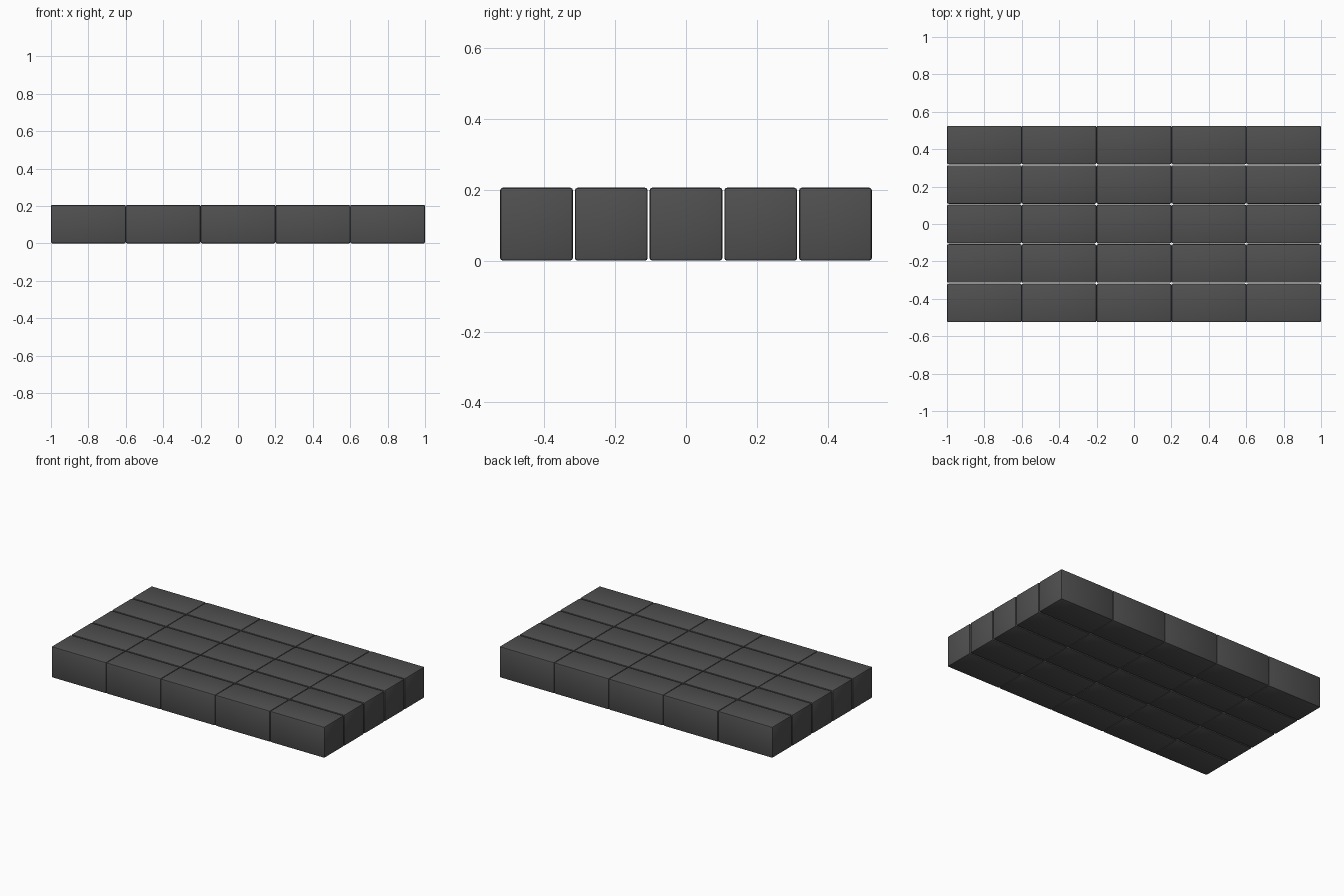
import bpy

if "Cube" in bpy.data.objects:
    bpy.data.objects.remove(bpy.data.objects["Cube"])

NX, NY = 5, 5
L, W, H = 0.4, 0.206, 0.206      # one brick
PITCH_X, PITCH_Y = 0.4, 0.211    # ends touch, thin gaps between rows

mat = bpy.data.materials.new("dark_grey")
mat.diffuse_color = (0.08, 0.08, 0.08, 1)
mat.use_nodes = True
mat.node_tree.nodes["Principled BSDF"].inputs["Base Color"].default_value = mat.diffuse_color

# One brick with softened edges
bpy.ops.mesh.primitive_cube_add(size=1)
proto = bpy.context.object
proto.scale = (L, W, H)
bpy.ops.object.transform_apply(location=False, rotation=False, scale=True)
bev = proto.modifiers.new("soft_edges", 'BEVEL')
bev.width = 0.008
bev.segments = 2
bpy.ops.object.modifier_apply(modifier=bev.name)
proto.data.materials.append(mat)
bpy.ops.object.shade_smooth_by_angle(angle=0.6)

# Grid of bricks sharing the mesh
for r in range(NY):
    for c in range(NX):
        if r == c == 0:
            ob = proto
        else:
            ob = proto.copy()
            bpy.context.collection.objects.link(ob)
        ob.name = f"brick_row{r + 1}_col{c + 1}"
        ob.location = ((c - (NX - 1) / 2) * PITCH_X,
                       (r - (NY - 1) / 2) * PITCH_Y, H / 2)
